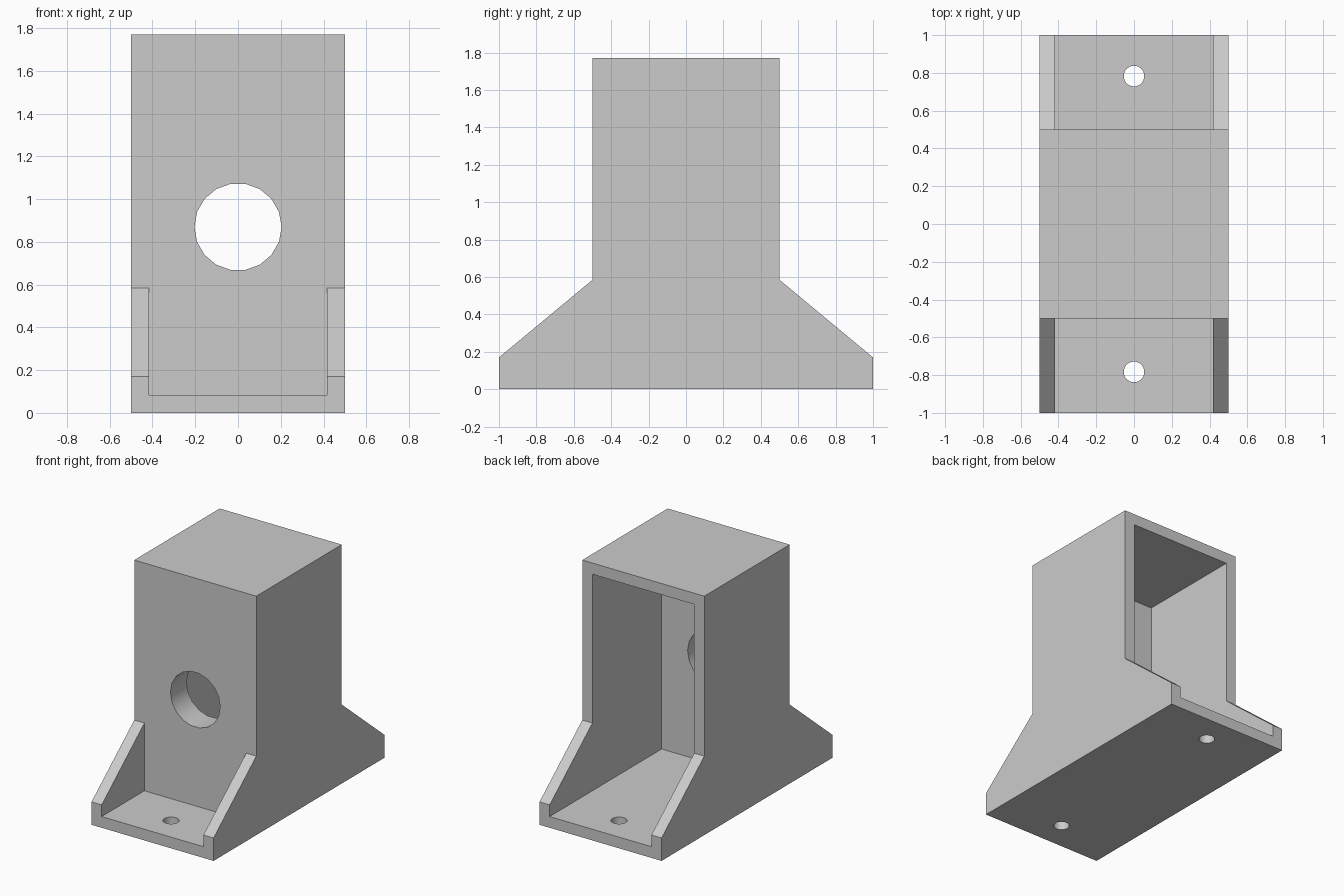
import bpy
import bmesh
from math import radians
from mathutils import Matrix, Vector

default = bpy.data.objects.get("Cube")
if default:
    bpy.data.objects.remove(default, do_unlink=True)

WALL = 0.083        # side walls, floor and roof
HALF = 0.5          # half width, and half depth of the tower
TOP = 1.77
FRONT_WALL = 0.19   # thicker wall that carries the large hole
SIDES = 18

grey = bpy.data.materials.new("light_grey")
grey.use_nodes = True
colour = (0.6, 0.6, 0.6, 1)
grey.diffuse_color = colour
grey.node_tree.nodes["Principled BSDF"].inputs["Base Color"].default_value = colour


def make_object(name, bm):
    bmesh.ops.recalc_face_normals(bm, faces=bm.faces)
    mesh = bpy.data.meshes.new(name)
    bm.to_mesh(mesh)
    bm.free()
    mesh.materials.append(grey)
    obj = bpy.data.objects.new(name, mesh)
    bpy.context.collection.objects.link(obj)
    return obj


def box(name, low, high):
    bm = bmesh.new()
    low, high = Vector(low), Vector(high)
    size = Matrix.Diagonal(high - low).to_4x4()
    bmesh.ops.create_cube(bm, size=1, matrix=Matrix.Translation((low + high) / 2) @ size)
    return make_object(name, bm)


def cylinder(name, centre, radius, depth, rotation=Matrix()):
    bm = bmesh.new()
    bmesh.ops.create_cone(bm, cap_ends=True, segments=SIDES, radius1=radius,
                          radius2=radius, depth=depth,
                          matrix=Matrix.Translation(centre) @ rotation)
    return make_object(name, bm)


# Bracket body: side profile extruded across the width
half_profile = [(1, 0), (1, 0.17), (HALF, 0.585), (HALF, TOP)]
profile = half_profile + [(-y, z) for y, z in reversed(half_profile)]
bm = bmesh.new()
face = bm.faces.new([bm.verts.new((-HALF, y, z)) for y, z in profile])
extruded = bmesh.ops.extrude_face_region(bm, geom=[face])["geom"]
bmesh.ops.translate(bm, vec=(2 * HALF, 0, 0),
                    verts=[v for v in extruded if isinstance(v, bmesh.types.BMVert)])
body = make_object("bracket_body", bm)

# Open back cavity, front foot recess, and the holes
inner = HALF - WALL
cutters = [
    box("back_cavity", (-inner, FRONT_WALL - HALF, WALL), (inner, 1.2, TOP - WALL)),
    box("front_recess", (-inner, -1.2, WALL), (inner, -HALF, 1.9)),
    cylinder("large_hole", (0, -HALF, 0.87), 0.204, 0.8,
             Matrix.Rotation(radians(90), 4, 'X') @ Matrix.Rotation(radians(90), 4, 'Z')),
]
for side, label in ((-1, "front"), (1, "back")):
    cutters.append(cylinder(label + "_screw_hole", (0, side * 0.783, 0), 0.055, 0.4))

bpy.ops.object.select_all(action='DESELECT')
body.select_set(True)
bpy.context.view_layer.objects.active = body
for cutter in cutters:
    cutter.hide_render = True
    cut = body.modifiers.new(cutter.name, 'BOOLEAN')
    cut.operation = 'DIFFERENCE'
    cut.solver = 'EXACT'
    cut.object = cutter
    bpy.ops.object.modifier_apply(modifier=cut.name)
    bpy.data.objects.remove(cutter, do_unlink=True)

# Smooth bores, crisp edges
bpy.ops.object.shade_smooth_by_angle(angle=radians(30))
